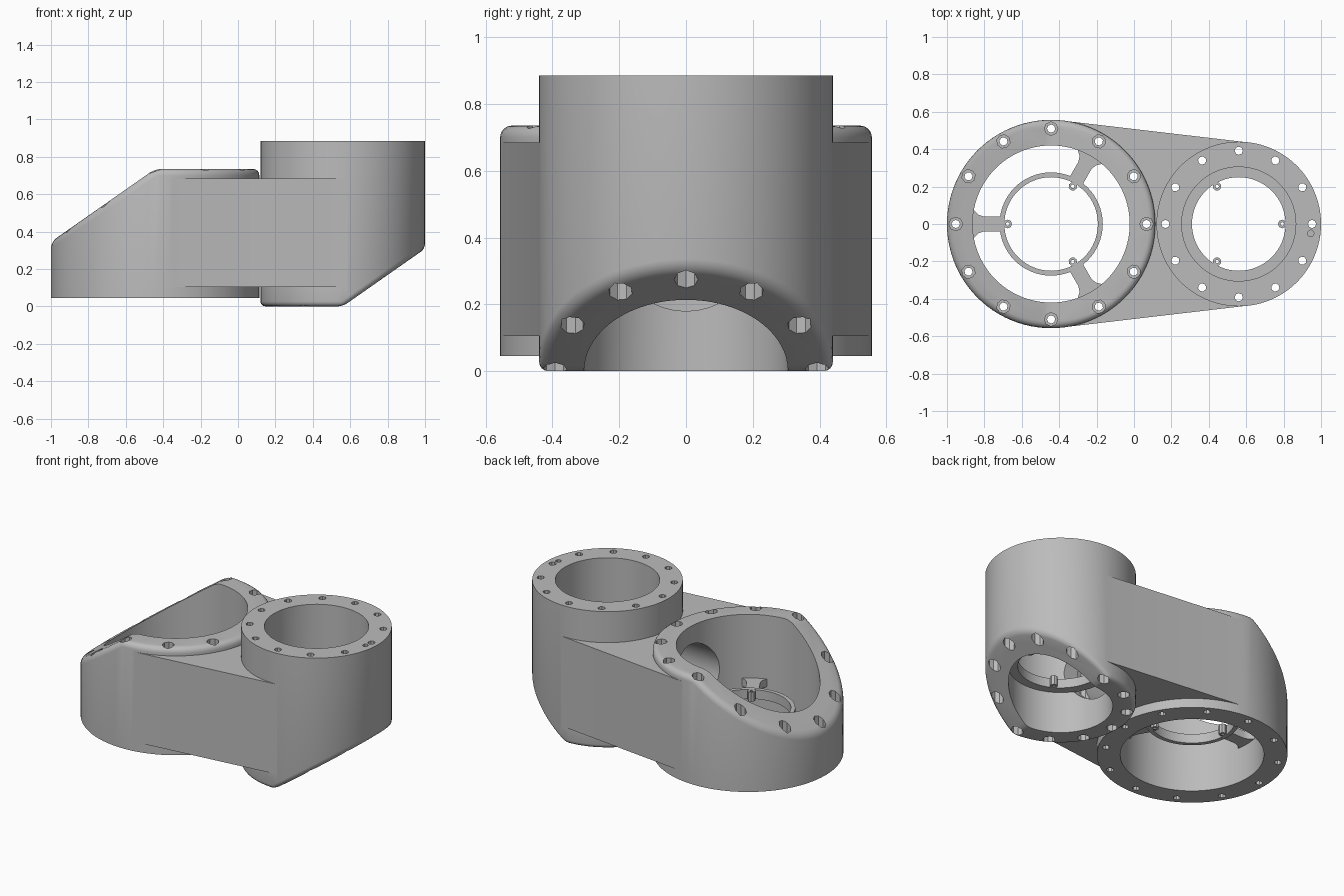
import bpy, bmesh, math
from mathutils import Matrix, Vector

if "Cube" in bpy.data.objects:
    bpy.data.objects.remove(bpy.data.objects["Cube"], do_unlink=True)

mat = bpy.data.materials.new("plain grey")
mat.use_nodes = True
GREY = (0.5, 0.5, 0.5, 1)
mat.diffuse_color = GREY
mat.node_tree.nodes["Principled BSDF"].inputs["Base Color"].default_value = GREY

TAU = 2 * math.pi
SLOPE = 0.7
TALL = dict(radius=0.44, height=0.885, bore=0.305, bolts=0.392)
WIDE = dict(radius=0.557, height=0.69, bore=0.42, bolts=0.51)
# The tall drum is the same part turned upside down
WIDE_AT = Matrix.Translation((-0.443, 0, 0.045))
TALL_AT = Matrix.Translation((0.56, 0, 0.885)) @ Matrix.Rotation(math.pi, 4, 'Y')


def finish(bm, name):
    bmesh.ops.recalc_face_normals(bm, faces=bm.faces)
    mesh = bpy.data.meshes.new(name)
    bm.to_mesh(mesh)
    bm.free()
    mesh.materials.append(mat)
    obj = bpy.data.objects.new(name, mesh)
    bpy.context.collection.objects.link(obj)
    return obj


def lathe(bm, profile, place, sides=64, closed=False):
    """Turn (radius, z) points into a solid; an open profile gets end caps."""
    rings = [[bm.verts.new(place @ Vector((r * math.cos(TAU * i / sides),
                                           r * math.sin(TAU * i / sides), z)))
              for i in range(sides)] for r, z in profile]
    pairs = list(zip(rings, rings[1:]))
    if closed:
        pairs.append((rings[-1], rings[0]))
    else:
        bm.faces.new(rings[0])
        bm.faces.new(rings[-1])
    for a, b in pairs:
        for i in range(sides):
            j = (i + 1) % sides
            bm.faces.new((a[i], a[j], b[j], b[i]))


def prism(bm, outline, z0, z1, place):
    low = [bm.verts.new(place @ Vector((x, y, z0))) for x, y in outline]
    high = [bm.verts.new(place @ Vector((x, y, z1))) for x, y in outline]
    bm.faces.new(low)
    bm.faces.new(high)
    for i in range(len(low)):
        j = (i + 1) % len(low)
        bm.faces.new((low[i], low[j], high[j], high[i]))


def combine(target, other, operation):
    bpy.context.view_layer.objects.active = target
    mod = target.modifiers.new("combine", 'BOOLEAN')
    mod.object, mod.operation, mod.solver = other, operation, 'EXACT'
    bpy.ops.object.modifier_apply(modifier=mod.name)
    bpy.data.objects.remove(other, do_unlink=True)


def smooth(obj):
    bpy.ops.object.select_all(action='DESELECT')
    obj.select_set(True)
    bpy.context.view_layer.objects.active = obj
    bpy.ops.object.shade_smooth_by_angle(angle=math.radians(30))


def drum(spec, place, name):
    """Cylinder with half its top sloped away and a rounded rim."""
    bm = bmesh.new()
    sides, r, h = 96, spec["radius"], spec["height"]
    low, high = [], []
    for i in range(sides):
        x, y = r * math.cos(TAU * i / sides), r * math.sin(TAU * i / sides)
        low.append(bm.verts.new((x, y, 0)))
        high.append(bm.verts.new((x, y, h + min(0, SLOPE * x))))
    bm.faces.new(low)
    for i in range(sides):
        j = (i + 1) % sides
        bm.faces.new((low[i], low[j], high[j], high[i]))
    tops = [bm.faces.new([v for v in high if v.co.x < 1e-4])]
    flat = sorted((v for v in high if v.co.x > -1e-4), key=lambda v: v.co.y)
    tops.append(bm.faces.new(flat))
    bmesh.ops.recalc_face_normals(bm, faces=bm.faces)
    rim = list({e for f in tops for e in f.edges})
    bmesh.ops.bevel(bm, geom=rim, offset=0.045, segments=4, profile=0.5,
                    affect='EDGES', clamp_overlap=True)
    bm.transform(place)
    return finish(bm, name)


# Housing: two drums joined by a tangent web
housing = drum(WIDE, WIDE_AT, "housing")
combine(housing, drum(TALL, TALL_AT, "tall_drum"), 'UNION')
xa, xb = WIDE_AT.translation.x, TALL_AT.translation.x
ra, rb = WIDE["radius"] - 0.001, TALL["radius"] - 0.001
s = (ra - rb) / (xb - xa)
c = math.sqrt(1 - s * s)
bm = bmesh.new()
prism(bm, [(xa + ra * s, -ra * c), (xb + rb * s, -rb * c),
           (xb + rb * s, rb * c), (xa + ra * s, ra * c)],
      0.105, 0.685, Matrix.Identity(4))
combine(housing, finish(bm, "web"), 'UNION')

# Main bores
bm = bmesh.new()
for spec, place in ((WIDE, WIDE_AT), (TALL, TALL_AT)):
    r, h = spec["bore"], spec["height"]
    lathe(bm, [(r, -0.1), (r, h + 0.1)], place, 96)
combine(housing, finish(bm, "bore_cutter"), 'DIFFERENCE')

# Cross passage between the bores
bm = bmesh.new()
lathe(bm, [(0.22, xa), (0.22, xb)],
      Matrix.Translation((0, 0, 0.4)) @ Matrix.Rotation(math.pi / 2, 4, 'Y'))
combine(housing, finish(bm, "passage_cutter"), 'DIFFERENCE')

# Counterbored bolt holes, and a small pin hole on the tall flange
bm = bmesh.new()
for spec, place in ((WIDE, WIDE_AT), (TALL, TALL_AT)):
    for k in range(12):
        spot = (Matrix.Rotation(TAU * k / 12, 4, 'Z')
                @ Matrix.Translation((spec["bolts"], 0, 0)))
        lathe(bm, [(0.022, -0.05), (0.022, 0.1), (0.036, 0.1),
                   (0.036, spec["height"] + 0.1)], place @ spot, 8)
lathe(bm, [(0.018, 0.84), (0.018, 0.95)],
      Matrix.Translation((0.945, -0.05, 0)), 8)
combine(housing, finish(bm, "bolt_cutter"), 'DIFFERENCE')
smooth(housing)


def carrier(name, x, outer, wall, turn):
    """Inner ring with three flared arms and drilled bosses."""
    bm = bmesh.new()
    centre = Matrix.Translation((x, 0, 0.27))
    lathe(bm, [(0.25, 0), (outer, 0), (outer, 0.06), (0.25, 0.06)],
          centre, 64, True)
    for k in range(3):
        spin = centre @ Matrix.Rotation(turn + TAU * k / 3, 4, 'Z')
        if wall > outer:
            half = [(outer - 0.01, 0.04), (wall - 0.06, 0.04),
                    (wall - 0.03, 0.05), (wall, 0.08)]
            prism(bm, half + [(px, -py) for px, py in reversed(half)],
                  0.005, 0.055, spin)
        boss = spin @ Matrix.Translation((0.232, 0, 0))
        lathe(bm, [(0.01, 0), (0.023, 0), (0.023, 0.06), (0.01, 0.06)],
              boss, 8, True)
    smooth(finish(bm, name))


carrier("wide_carrier_ring", xa, 0.276, 0.42, math.pi)
carrier("tall_carrier_ring", xb, 0.31, 0.31, 0)
